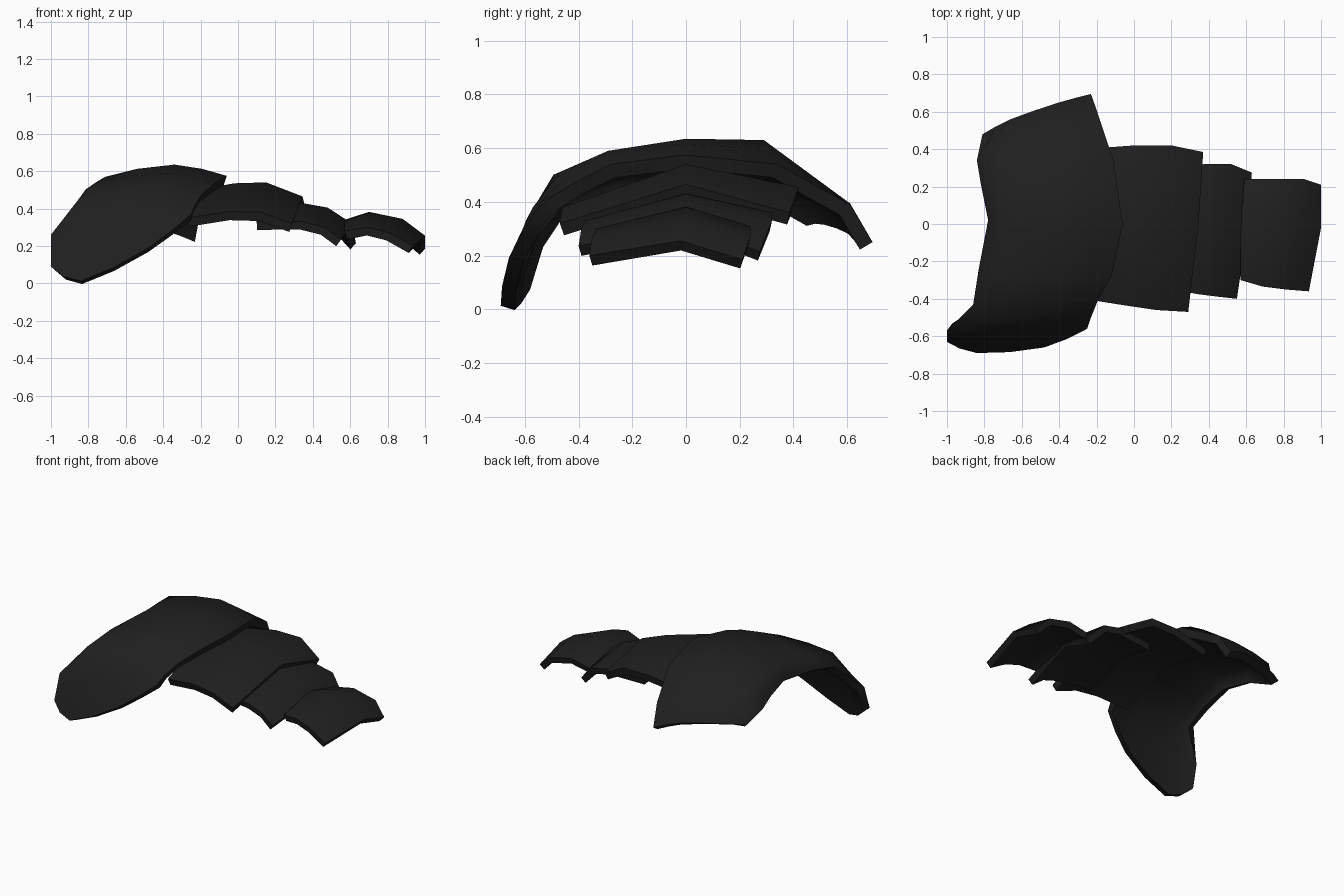
import bpy, bmesh
from mathutils import Vector

if "Cube" in bpy.data.objects:
    bpy.data.objects.remove(bpy.data.objects["Cube"])

mat = bpy.data.materials.new("charcoal black")
mat.diffuse_color = (0.014, 0.014, 0.014, 1)
mat.use_nodes = True
mat.node_tree.nodes["Principled BSDF"].inputs["Base Color"].default_value = mat.diffuse_color


def spline(p, t):
    """Catmull-Rom point on a row of control points."""
    i = min(int(t), len(p) - 2)
    f = t - i
    b, c = p[i], p[i + 1]
    a = p[i - 1] if i > 0 else b * 2 - c
    d = p[i + 2] if i + 2 < len(p) else c * 2 - b
    return 0.5 * (2 * b + (c - a) * f + (2 * a - 5 * b + 4 * c - d) * f * f
                  + (3 * b - a - 3 * c + d) * f ** 3)


def plate(name, ribs, steps, thickness):
    """Armour plate: skin lofted across ribs, then thickened inward."""
    rows = [[Vector(p) for p in pts] for pts in zip(*ribs)]
    n = (len(ribs) - 1) * steps + 1
    bm = bmesh.new()
    grid = [[bm.verts.new(spline(r, k / steps)) for k in range(n)] for r in rows]
    for r, s in zip(grid, grid[1:]):
        for k in range(n - 1):
            bm.faces.new((r[k], r[k + 1], s[k + 1], s[k]))
    bm.normal_update()
    if sum(f.normal.z for f in bm.faces) < 0:
        bmesh.ops.reverse_faces(bm, faces=bm.faces[:])
    me = bpy.data.meshes.new(name)
    bm.to_mesh(me)
    bm.free()
    ob = bpy.data.objects.new(name, me)
    bpy.context.collection.objects.link(ob)
    me.materials.append(mat)
    mod = ob.modifiers.new("thickness", 'SOLIDIFY')
    mod.thickness = thickness
    mod.offset = -1
    bpy.ops.object.select_all(action='DESELECT')
    ob.select_set(True)
    bpy.context.view_layer.objects.active = ob
    bpy.ops.object.modifier_apply(modifier=mod.name)
    bpy.ops.object.shade_smooth_by_angle(angle=1.3)
    return ob


# Large shoulder plate: ribs run front to back, from neck-side rim to arm-side rim
plate("shoulder_plate", [
    [(-1, -.63, .09), (-1, -.57, .26), (-.86, -.43, .42), (-.83, -.24, .46),
     (-.78, .02, .47), (-.82, .22, .45), (-.84, .34, .41), (-.81, .48, .34)],
    [(-.84, -.69, .013), (-.85, -.61, .28), (-.80, -.50, .48), (-.76, -.27, .54),
     (-.71, 0, .57), (-.74, .28, .55), (-.72, .49, .43), (-.66, .56, .34)],
    [(-.48, -.66, .19), (-.45, -.57, .38), (-.41, -.47, .51), (-.37, -.29, .59),
     (-.34, 0, .635), (-.34, .29, .63), (-.36, .60, .40), (-.40, .65, .31)],
    [(-.25, -.56, .37), (-.23, -.50, .42), (-.19, -.40, .48), (-.12, -.28, .54),
     (-.06, 0, .575), (-.11, .34, .54), (-.20, .61, .39), (-.23, .695, .25)],
], 2, 0.055)

# Three overlapping arm plates: ribs run outward along the front, ridge and back
plate("upper_arm_plate", [
    [(-.27, -.40, .35), (-.05, -.435, .385), (.12, -.46, .38), (.29, -.47, .32)],
    [(-.27, 0, .49), (-.02, 0, .535), (.15, 0, .54), (.345, 0, .465)],
    [(-.27, .40, .41), (0, .42, .455), (.20, .42, .455), (.37, .385, .36)],
], 1, 0.05)
plate("middle_arm_plate", [
    [(.10, -.33, .33), (.34, -.375, .33), (.46, -.39, .30), (.55, -.40, .235)],
    [(.10, 0, .43), (.34, 0, .43), (.48, 0, .405), (.61, 0, .32)],
    [(.12, .30, .35), (.38, .32, .36), (.52, .32, .33), (.63, .275, .215)],
], 1, 0.045)
plate("lower_arm_plate", [
    [(.57, -.30, .28), (.69, -.335, .30), (.81, -.35, .27), (.935, -.36, .20)],
    [(.57, 0, .34), (.62, 0, .38), (.73, 0, .38), (.88, 0, .345), (1, -.02, .255)][0:1]
    + [(.70, 0, .382), (.88, 0, .345), (1, -.02, .255)],
    [(.59, .24, .28), (.74, .24, .31), (.91, .24, .27), (1, .21, .185)],
], 1, 0.045)
